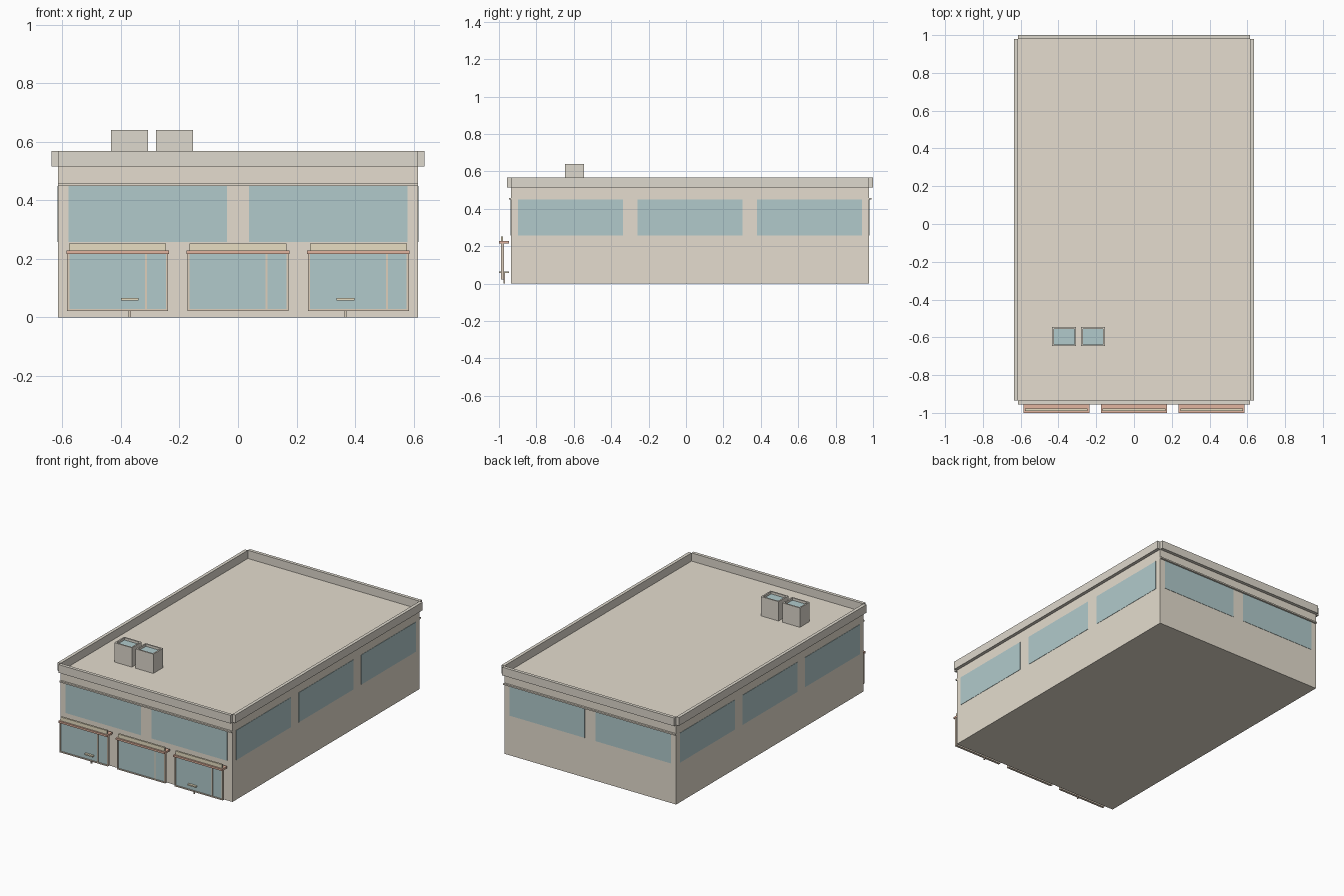
import bpy, bmesh

if "Cube" in bpy.data.objects:
    bpy.data.objects.remove(bpy.data.objects["Cube"])


def mat(name, r, g, b):
    m = bpy.data.materials.new(name)
    m.diffuse_color = (r, g, b, 1)
    m.use_nodes = True
    m.node_tree.nodes["Principled BSDF"].inputs["Base Color"].default_value = m.diffuse_color
    return m


WALL = mat("wall_tan", 0.78, 0.72, 0.62)
TRIM = mat("trim_tan", 0.73, 0.69, 0.61)
GLASS = mat("teal_glass", 0.44, 0.59, 0.60)
COPPER = mat("copper", 0.76, 0.46, 0.35)
FRAME = mat("frame_tan", 0.73, 0.62, 0.50)
SIGN = mat("sign_tan", 0.80, 0.73, 0.54)


def box(name, x0, x1, y0, y1, z0, z1, m):
    """Box given by its extents along each axis."""
    bm = bmesh.new()
    bmesh.ops.create_cube(bm, size=1)
    for v in bm.verts:
        v.co = (x1 if v.co.x > 0 else x0, y1 if v.co.y > 0 else y0, z1 if v.co.z > 0 else z0)
    me = bpy.data.meshes.new(name)
    bm.to_mesh(me)
    bm.free()
    me.materials.append(m)
    ob = bpy.data.objects.new(name, me)
    bpy.context.collection.objects.link(ob)
    return ob


X, YF, YB = 0.615, -0.935, 0.979      # wall planes
ROOF, TOP, T, E = 0.515, 0.568, 0.021, 0.002

# Main block with flat roof
box("building_body", -X, X, YF, YB, 0, ROOF, WALL)

# Parapet strips, notched at the corners
for s, side in ((-1, "left"), (1, "right")):
    a, b = sorted((s * X, s * (X + T)))
    box(f"parapet_{side}", a, b, YF, YB, ROOF, TOP, TRIM)
box("parapet_front", -X, X, YF - T, YF, ROOF, TOP, TRIM)
box("parapet_back", -X, X, YB, YB + T, ROOF, TOP, TRIM)

# Ledges above the front and back windows
box("ledge_front", -X, X, YF - 0.012, YF, 0.45, 0.459, WALL)
box("ledge_back", -X, X, YB, YB + 0.012, 0.45, 0.459, WALL)

# Upper windows: two on front and back, three on each side
for x0, x1 in ((-0.578, -0.038), (0.038, 0.578)):
    box("front_window", x0, x1, YF - E, YF + E, 0.257, 0.449, GLASS)
    box("back_window", x0, x1, YB - E, YB + E, 0.257, 0.449, GLASS)
for y0, y1 in ((-0.898, -0.337), (-0.259, 0.302), (0.38, 0.94)):
    for s in (-1, 1):
        box("side_window", s * X - E, s * X + E, y0, y1, 0.257, 0.449, GLASS)

# Shopfronts standing just ahead of the wall
for cx in (-0.411, 0, 0.411):
    l, r = cx - 0.172, cx + 0.172
    y0, y1, w = -0.990, -0.974, 0.007
    mx = cx + 0.094
    box("shop_glass", l + w, r - w, -0.985, -0.979, 0.022 + w, 0.216, GLASS)
    for fx in (l, mx, r - w):
        box("shop_frame_post", fx, fx + w, y0, y1, 0.022, 0.216, FRAME)
    box("shop_frame_sill", l, r, y0, y1, 0.022, 0.022 + w, FRAME)
    box("shop_canopy", l - 0.003, r + 0.003, -1.0, -0.947, 0.216, 0.228, COPPER)
    box("shop_sign_board", cx - 0.166, cx + 0.166, y0, -0.978, 0.228, 0.252, SIGN)

# Small tables in the two outer shopfronts
for tx in (-0.37, 0.367):
    box("table_top", tx - 0.03, tx + 0.03, -1.0, -0.946, 0.058, 0.066, SIGN)
    box("table_leg", tx - 0.004, tx + 0.004, -0.975, -0.967, 0, 0.058, FRAME)

# Rooftop skylight boxes with recessed glass
for x0, x1 in ((-0.433, -0.307), (-0.28, -0.154)):
    ob = box("skylight_box", x0, x1, -0.646, -0.546, ROOF, 0.64, TRIM)
    ob.data.materials.append(GLASS)
    bm = bmesh.new()
    bm.from_mesh(ob.data)
    bm.normal_update()
    top = max(bm.faces, key=lambda f: f.calc_center_median().z)
    bmesh.ops.inset_region(bm, faces=[top], thickness=0.013)
    inner = bmesh.ops.inset_region(bm, faces=[top], thickness=0.0001)
    for v in top.verts:
        v.co.z -= 0.015
    top.material_index = 1
    bm.to_mesh(ob.data)
    bm.free()
